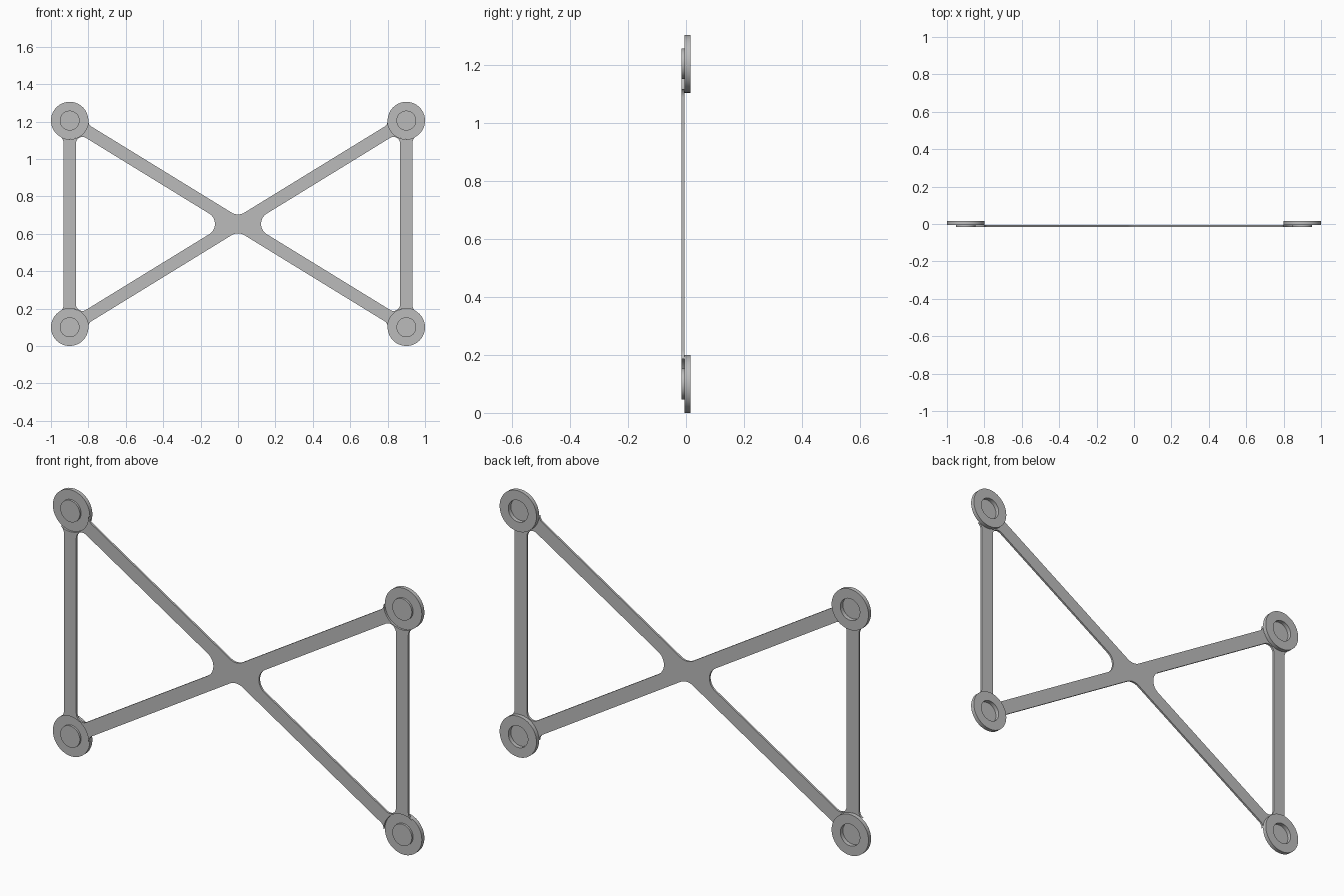
import bpy, bmesh, math
from mathutils import Vector

cube = bpy.data.objects.get("Cube")
if cube:
    bpy.data.objects.remove(cube, do_unlink=True)

# Main dimensions
HEIGHT = 1.305
RING_R, HOLE_R = 0.1, 0.053
HALF_W = 0.0335                    # half width of every bar
HUB_FILLET, RING_FILLET = 0.065, 0.035
FRONT, STEP, BACK = -0.015, -0.005, 0.015
C = Vector((1 - RING_R, HEIGHT / 2 - RING_R))   # ring centre from the hub
A = math.atan2(C.y, C.x)
D = C.normalized()
N = Vector((-D.y, D.x))

grey = bpy.data.materials.new("plain grey")
grey.use_nodes = True
grey.diffuse_color = (0.5, 0.5, 0.5, 1)
grey.node_tree.nodes["Principled BSDF"].inputs["Base Color"].default_value = (0.5, 0.5, 0.5, 1)


def arc(centre, radius, start, end, steps=12):
    return [centre + radius * Vector((math.cos(t), math.sin(t)))
            for t in (start + (end - start) * i / steps for i in range(steps + 1))]


def angle(v):
    return math.atan2(v.y, v.x)


def circle(centre, radius, steps=64):
    return arc(centre, radius, 0, 2 * math.pi, steps)[:-1]


def flip(points, sx, sy):
    return [Vector((p.x * sx, p.y * sy)) for p in points]


def plate(name, loops, y0, y1):
    """Fill nested outlines and extrude them from y0 to y1."""
    curve = bpy.data.curves.new(name, 'CURVE')
    curve.dimensions = '2D'
    curve.fill_mode = 'BOTH'
    curve.extrude = (y1 - y0) / 2
    for loop in loops:
        spline = curve.splines.new('POLY')
        spline.points.add(len(loop) - 1)
        for point, p in zip(spline.points, loop):
            point.co = (p.x, p.y, 0, 1)
        spline.use_cyclic_u = True
    obj = bpy.data.objects.new(name, curve)
    bpy.context.collection.objects.link(obj)
    obj.rotation_euler.x = math.pi / 2
    obj.location = (0, (y0 + y1) / 2, HEIGHT / 2)
    bpy.ops.object.select_all(action='DESELECT')
    bpy.context.view_layer.objects.active = obj
    obj.select_set(True)
    bpy.ops.object.convert(target='MESH')
    obj = bpy.context.view_layer.objects.active
    bm = bmesh.new()
    bm.from_mesh(obj.data)
    bmesh.ops.remove_doubles(bm, verts=bm.verts, dist=0.0001)
    bmesh.ops.recalc_face_normals(bm, faces=bm.faces)
    bm.to_mesh(obj.data)
    bm.free()
    obj.data.materials.clear()
    obj.data.materials.append(grey)
    bpy.ops.object.shade_smooth_by_angle(angle=math.radians(30))
    return obj


# Outer outline: one quarter from hub notch, round the ring, to the upright
reach = math.sqrt((RING_R + RING_FILLET) ** 2 - (HALF_W + RING_FILLET) ** 2)
f1 = C - D * reach + N * (HALF_W + RING_FILLET)
f2 = C + Vector((HALF_W + RING_FILLET, -reach))
quarter = arc(Vector((0, (HALF_W + HUB_FILLET) / math.cos(A))), HUB_FILLET,
              -math.pi / 2, A - math.pi / 2)
quarter += arc(f1, RING_FILLET, A - math.pi / 2, angle(C - f1))
quarter += arc(C, RING_R, angle(f1 - C), angle(f2 - C), 48)[1:-1]
quarter += arc(f2, RING_FILLET, angle(C - f2), math.pi)
outline = (quarter + flip(quarter, 1, -1)[::-1][:-1]
           + flip(quarter, -1, -1) + flip(quarter, -1, 1)[::-1][:-1])

# Rounded triangular opening, upper half then mirrored
half_angle = (math.pi / 2 - A) / 2
corner = C + (Vector((0, -1)) - D).normalized() * (HALF_W + RING_FILLET) / math.sin(half_angle)
side = arc(Vector(((HALF_W + HUB_FILLET) / math.sin(A), 0)), HUB_FILLET,
           math.pi, A + math.pi / 2)
side += arc(corner, RING_FILLET, A + math.pi / 2, 0)
opening = side + flip(side, 1, -1)[::-1][:-1]

# Thin crossed frame with openings and four holes
ring_centres = [Vector((C.x * sx, C.y * sy)) for sx in (1, -1) for sy in (1, -1)]
plate("crossed_frame",
      [outline, opening, flip(opening, -1, 1)] + [circle(c, HOLE_R) for c in ring_centres],
      FRONT, STEP)

# Raised mounting rings on the back of the frame
names = ["upper_left_ring", "lower_left_ring", "upper_right_ring", "lower_right_ring"]
for name, c in zip(names, ring_centres):
    plate(name, [circle(c, RING_R), circle(c, HOLE_R)], STEP, BACK)
